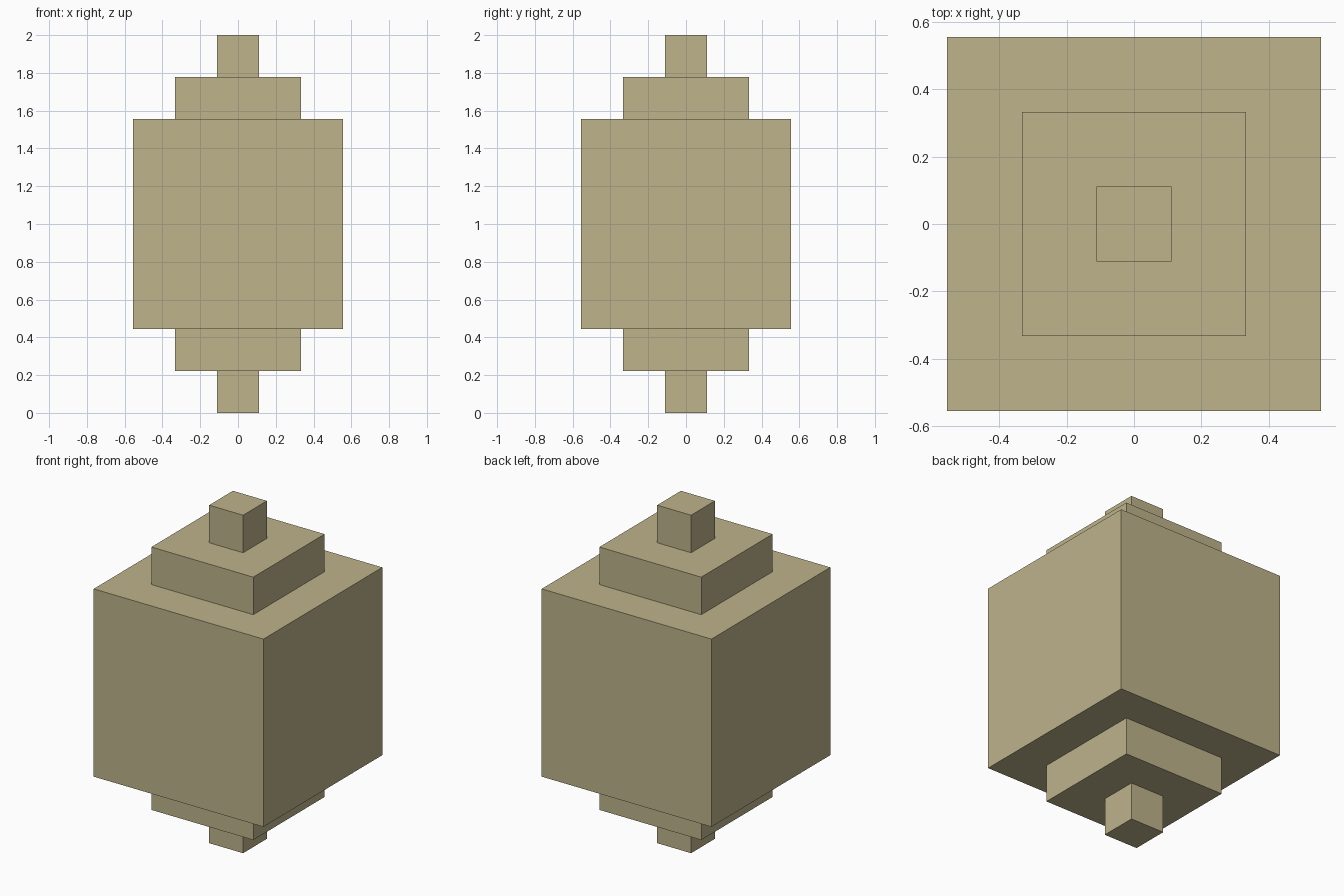
import bpy
import bmesh
from mathutils import Matrix, Vector

cube = bpy.data.objects.get("Cube")
if cube:
    bpy.data.objects.remove(cube, do_unlink=True)

UNIT = 2 / 9  # one step of the stacked blocks

# Sandy tan material
tan = bpy.data.materials.new("sandy_tan")
tan.use_nodes = True
color = (0.509, 0.451, 0.258, 1)
tan.diffuse_color = color
tan.node_tree.nodes["Principled BSDF"].inputs["Base Color"].default_value = color


def add_step(bm, face):
    """Inset a cap by one unit, then raise the inner square by one unit."""
    normal = face.normal.copy()
    bmesh.ops.inset_region(bm, faces=[face], thickness=UNIT, use_even_offset=True)
    result = bmesh.ops.extrude_face_region(bm, geom=[face])
    cap = next(g for g in result["geom"] if isinstance(g, bmesh.types.BMFace))
    bmesh.ops.translate(bm, verts=cap.verts, vec=normal * UNIT)
    if face.is_valid:
        bmesh.ops.delete(bm, geom=[face], context='FACES_ONLY')
    bm.normal_update()
    return cap


# Central block with two shrinking steps above and below
bm = bmesh.new()
bmesh.ops.create_cube(bm, size=5 * UNIT, matrix=Matrix.Translation(Vector((0, 0, 1))))
bm.normal_update()
for direction in (1, -1):
    cap = next(f for f in bm.faces if f.normal.z * direction > 0.9)
    for _ in range(2):
        cap = add_step(bm, cap)
bmesh.ops.recalc_face_normals(bm, faces=bm.faces)

mesh = bpy.data.meshes.new("stepped_block")
bm.to_mesh(mesh)
bm.free()
mesh.materials.append(tan)
block = bpy.data.objects.new("stepped_block", mesh)
bpy.context.collection.objects.link(block)
